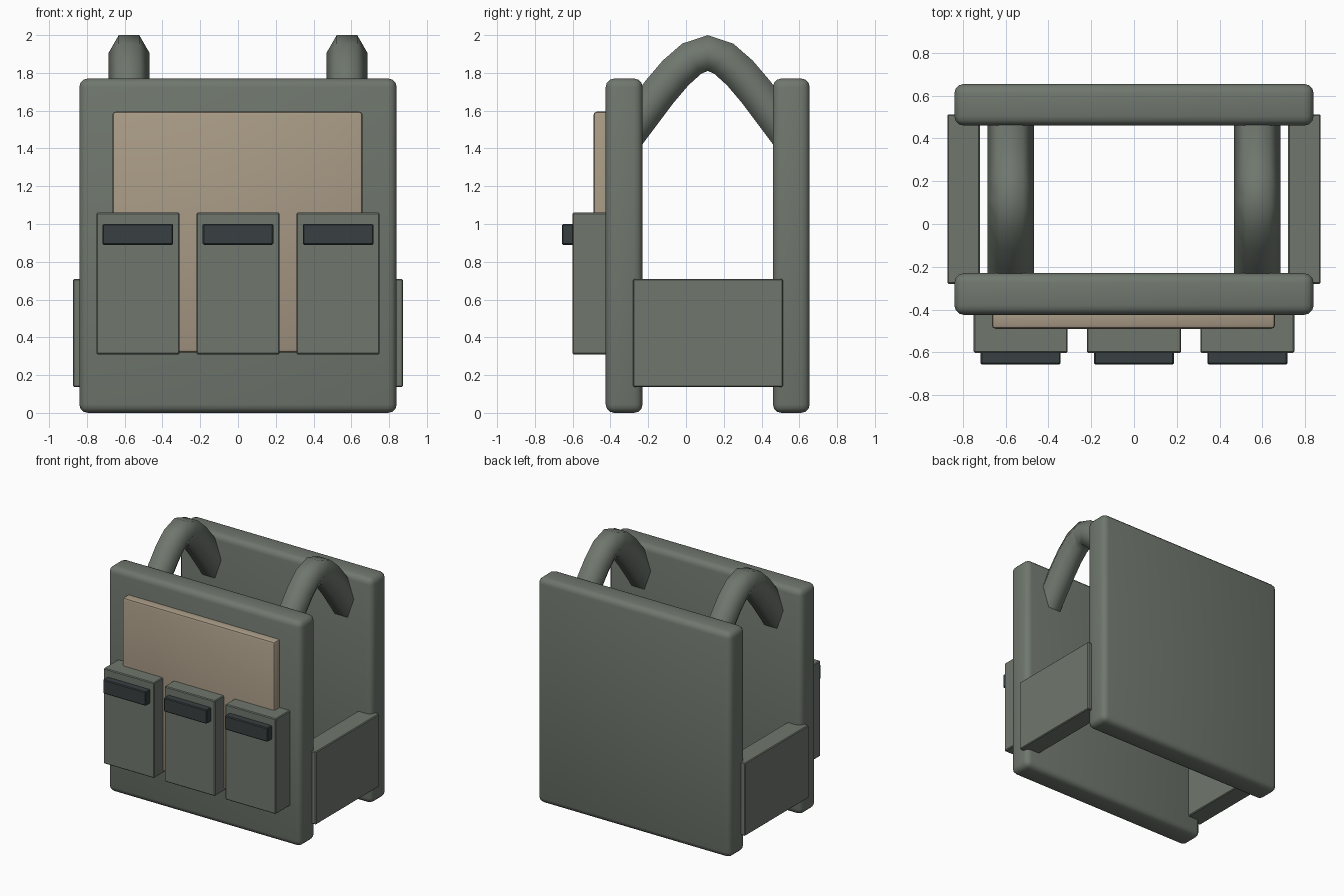
import bpy, bmesh, math
from mathutils import Vector

old = bpy.data.objects.get("Cube")
if old:
    bpy.data.objects.remove(old, do_unlink=True)


def material(name, rgb):
    m = bpy.data.materials.new(name)
    m.use_nodes = True
    m.diffuse_color = (*rgb, 1)
    m.node_tree.nodes["Principled BSDF"].inputs["Base Color"].default_value = (*rgb, 1)
    return m


green = material("field green", (0.16, 0.185, 0.155))
tan = material("tan cloth", (0.39, 0.32, 0.235))
dark = material("dark clasp", (0.04, 0.05, 0.053))


def finish(name, bm, mat, angle):
    mesh = bpy.data.meshes.new(name)
    bmesh.ops.recalc_face_normals(bm, faces=bm.faces)
    bm.to_mesh(mesh)
    bm.free()
    mesh.materials.append(mat)
    ob = bpy.data.objects.new(name, mesh)
    bpy.context.collection.objects.link(ob)
    bpy.ops.object.select_all(action="DESELECT")
    ob.select_set(True)
    bpy.context.view_layer.objects.active = ob
    bpy.ops.object.shade_smooth_by_angle(angle=math.radians(angle))
    return ob


def box(name, x, y, z, mat, bevel, segments=1):
    """Bevelled box from (min, max) ranges on each axis."""
    bm = bmesh.new()
    bmesh.ops.create_cube(bm, size=1)
    for v in bm.verts:
        v.co = [r[0] if c < 0 else r[1] for c, r in zip(v.co, (x, y, z))]
    bmesh.ops.bevel(bm, geom=bm.edges[:], offset=bevel, segments=segments,
                    profile=0.5, affect="EDGES")
    return finish(name, bm, mat, 35)


def strap(name, x, path, radius, sides=6):
    """Hexagonal tube swept along a path in the y-z plane."""
    bm = bmesh.new()
    rings = []
    for i, p in enumerate(path):
        t = (path[min(i + 1, len(path) - 1)] - path[max(i - 1, 0)]).normalized()
        up = Vector((0, -t.z, t.y))
        ring = []
        for k in range(sides):
            a = math.tau * k / sides
            co = p + up * radius * math.sin(a)
            ring.append(bm.verts.new((x + radius * math.cos(a), co.y, co.z)))
        rings.append(ring)
    for a, b in zip(rings, rings[1:]):
        for k in range(sides):
            j = (k + 1) % sides
            bm.faces.new((a[k], a[j], b[j], b[k]))
    bm.faces.new(rings[0])
    bm.faces.new(rings[-1])
    return finish(name, bm, green, 65)


# Front and back plates
box("front_plate", (-0.84, 0.84), (-0.425, -0.23), (0, 1.77), green, 0.045, 3)
box("back_plate", (-0.84, 0.84), (0.46, 0.655), (0, 1.77), green, 0.045, 3)

# Chest panel
box("chest_panel", (-0.665, 0.66), (-0.49, -0.38), (0.32, 1.595), tan, 0.018, 2)

# Pouches with clasps
for side, x in (("right", -0.53), ("middle", 0), ("left", 0.53)):
    box(side + "_pouch", (x - 0.22, x + 0.22), (-0.602, -0.38), (0.31, 1.06), green, 0.006)
    box(side + "_clasp", (x - 0.187, x + 0.187), (-0.657, -0.58), (0.89, 1.0), dark, 0.006)

# Side panels and shoulder straps
half = [(-0.32, 1.46), (-0.23, 1.58), (-0.14, 1.70), (-0.055, 1.80), (0.03, 1.875)]
mid = 0.115
arc = half + [(mid, 1.905)] + [(2 * mid - y, z) for y, z in reversed(half)]
path = [Vector((0, y, z)) for y, z in arc]
for side, s in (("right", -1), ("left", 1)):
    box(side + "_side_panel", sorted((s * 0.72, s * 0.873)), (-0.28, 0.513),
        (0.137, 0.71), green, 0.006)
    strap(side + "_shoulder_strap", s * 0.577, path, 0.109)
